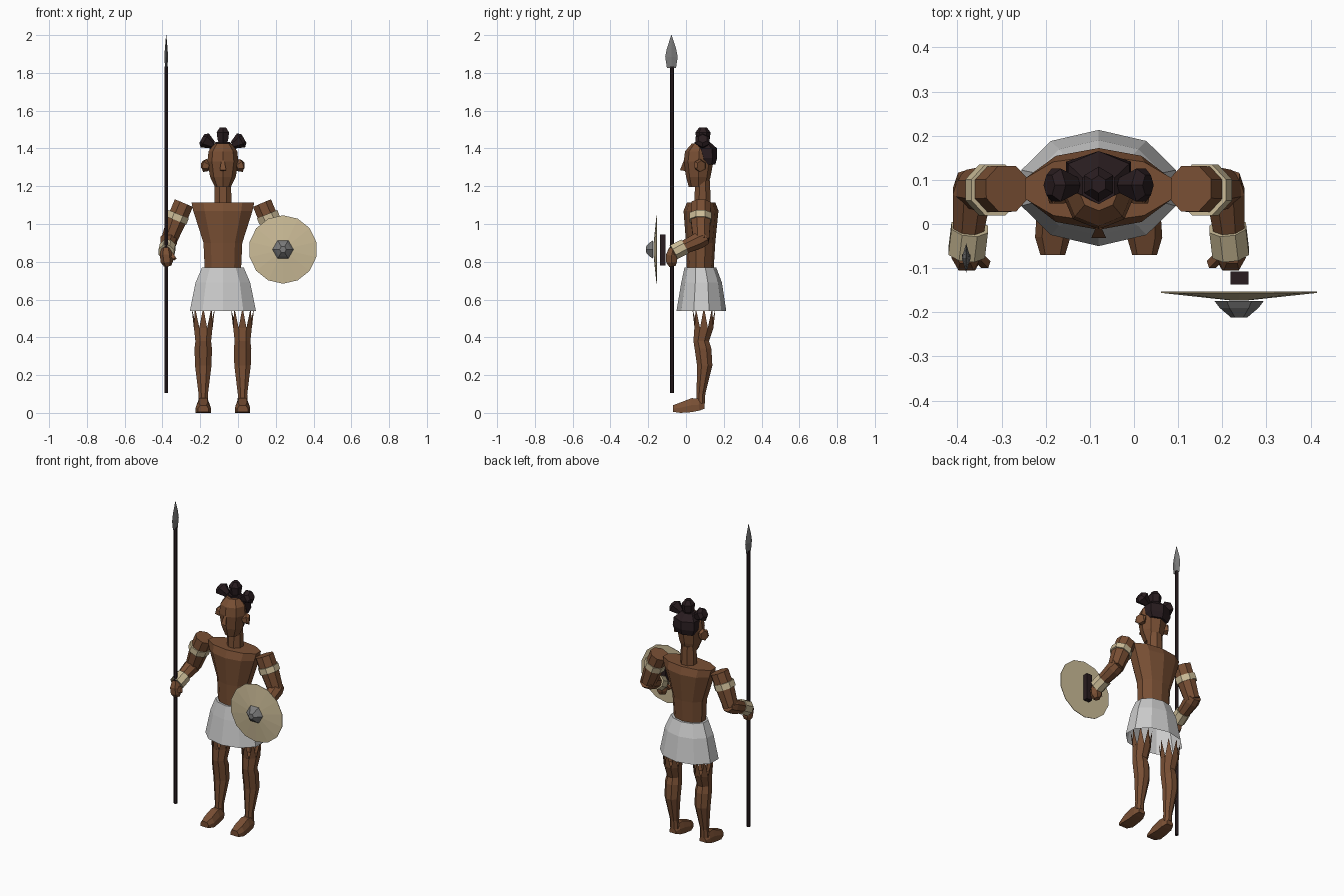
import bpy, bmesh, math
from mathutils import Vector

CX = -0.08  # body centre line


def material(name, rgb):
    m = bpy.data.materials.new(name)
    m.diffuse_color = (*rgb, 1)
    return m


SKIN = material("brown skin", (0.19, 0.078, 0.034))
CLOTH = material("pale cloth", (0.60, 0.60, 0.60))
TAN = material("tan hide", (0.60, 0.50, 0.31))
DARK = material("dark hair and wood", (0.022, 0.012, 0.014))
METAL = material("grey metal", (0.20, 0.20, 0.20))


def finish(name, bm, mat):
    bmesh.ops.recalc_face_normals(bm, faces=bm.faces)
    me = bpy.data.meshes.new(name)
    bm.to_mesh(me)
    bm.free()
    me.materials.append(mat)
    ob = bpy.data.objects.new(name, me)
    bpy.context.collection.objects.link(ob)
    return ob


def skin_rings(name, rings, mat, caps=(True, True)):
    """Join equal-length point rings into a tube."""
    bm = bmesh.new()
    vs = [[bm.verts.new(p) for p in r] for r in rings]
    n = len(vs[0])
    for a, b in zip(vs, vs[1:]):
        for i in range(n):
            j = (i + 1) % n
            bm.faces.new((a[i], a[j], b[j], b[i]))
    for ring, cap in ((vs[0], caps[0]), (vs[-1], caps[1])):
        if cap:
            bm.faces.new(ring)
    return finish(name, bm, mat)


def stack(name, levels, n, mat, x=CX, turn=0.25, caps=(True, True)):
    """Level rings from (z, rx, y_front, y_back); turn is the start angle in turns."""
    rings = []
    for z, rx, y0, y1 in levels:
        cy, ry = (y0 + y1) / 2, (y1 - y0) / 2
        rings.append([(x + rx * math.cos(t), cy + ry * math.sin(t), z)
                      for t in (math.tau * (turn + i / n) for i in range(n))])
    return skin_rings(name, rings, mat, caps)


def limb(name, points, n, mat, side=1, turn=0.0, caps=(True, True)):
    """Tube along (x, y, z, radius) points; x is measured from the centre line."""
    ps = [Vector(p[:3]) for p in points]
    rings = []
    for i, p in enumerate(ps):
        d = (ps[min(i + 1, len(ps) - 1)] - ps[max(i - 1, 0)]).normalized()
        u = d.cross(Vector((0, 1, 0)) if abs(d.y) < 0.7 else Vector((1, 0, 0))).normalized()
        if abs(d.y) >= 0.7:
            u = d.cross(u)
        v = d.cross(u)
        ring = []
        for k in range(n):
            t = math.tau * (turn + k) / n
            q = p + points[i][3] * (u * math.cos(t) + v * math.sin(t))
            ring.append((CX + side * q.x, q.y, q.z))
        rings.append(ring)
    return skin_rings(name, rings, mat, caps)


def box(name, lo, hi, mat):
    rings = [[(lo[0], lo[1], z), (hi[0], lo[1], z), (hi[0], hi[1], z), (lo[0], hi[1], z)]
             for z in (lo[2], hi[2])]
    return skin_rings(name, rings, mat)


# Torso, neck and head
stack("torso", [(0.74, 0.10, 0.005, 0.145), (0.90, 0.108, 0.0, 0.155),
                (1.07, 0.165, -0.013, 0.172), (1.115, 0.175, 0.005, 0.155)], 10, SKIN)
stack("neck", [(1.09, 0.05, 0.04, 0.135), (1.23, 0.046, 0.045, 0.13)], 8, SKIN, turn=1 / 16)
stack("head", [(1.195, 0.042, 0.015, 0.115), (1.25, 0.068, 0.0, 0.13),
               (1.33, 0.082, -0.012, 0.145), (1.385, 0.076, -0.005, 0.145),
               (1.425, 0.045, 0.03, 0.12)], 8, SKIN)
skin_rings("nose", [[(CX - 0.008, -0.012, 1.335), (CX + 0.008, -0.012, 1.335), (CX, 0.0, 1.335)],
                    [(CX - 0.017, -0.032, 1.285), (CX + 0.017, -0.032, 1.285), (CX, 0.0, 1.28)]], SKIN)

# Hair cap over the back of the head, with a top knot
stack("hair_cap", [(1.315, 0.068, 0.075, 0.155), (1.35, 0.085, 0.07, 0.165),
                   (1.40, 0.080, 0.05, 0.165), (1.435, 0.042, 0.045, 0.125)], 6, DARK)
stack("top_knot", [(1.42, 0.022, 0.065, 0.11), (1.445, 0.032, 0.055, 0.125),
                   (1.485, 0.038, 0.05, 0.13), (1.512, 0.018, 0.07, 0.11)], 6, DARK)

# Skirt, an open flared shell with a hem seen from below
stack("skirt", [(0.54, 0.184, -0.05, 0.213), (0.69, 0.152, -0.025, 0.19),
                (0.77, 0.116, -0.008, 0.16)], 10, CLOTH, caps=(False, True))

for side, label in ((-1, "right"), (1, "left")):
    # Ear and side hair knot
    limb(label + "_ear", [(0.07, 0.065, 1.30, 0.022), (0.095, 0.075, 1.31, 0.036),
                          (0.104, 0.08, 1.31, 0.026)], 6, SKIN, side)
    limb(label + "_hair_knot", [(0.052, 0.088, 1.417, 0.020), (0.096, 0.088, 1.443, 0.043),
                                (0.112, 0.088, 1.452, 0.026)], 6, DARK, side)

    # Leg
    lx = CX + side * 0.104
    stack(label + "_leg", [(0.05, 0.028, 0.052, 0.102), (0.10, 0.027, 0.054, 0.104),
                           (0.25, 0.047, 0.055, 0.143), (0.34, 0.050, 0.042, 0.138),
                           (0.38, 0.045, 0.036, 0.125), (0.45, 0.053, 0.040, 0.150)],
          8, SKIN, x=lx, turn=1 / 16)

    # Ragged spikes around the thigh
    bm = bmesh.new()
    for i in range(8):
        a, b = (math.tau * (i + k + 0.5) / 8 for k in (0, 1))
        m = (a + b) / 2
        pts = [(lx + r * math.cos(t), 0.095 + r * math.sin(t), z)
               for t, r, z in ((a, 0.054, 0.45), (b, 0.054, 0.45), (m, 0.062, 0.56), (m, 0.035, 0.45))]
        v = [bm.verts.new(p) for p in pts]
        for f in ((0, 1, 2), (1, 3, 2), (3, 0, 2), (0, 3, 1)):
            bm.faces.new([v[k] for k in f])
    finish(label + "_thigh_fringe", bm, SKIN)

    # Foot as slices from heel to toe: y, half width, sole height, top height
    slices = [(0.098, 0.022, 0.022, 0.05), (0.07, 0.034, 0.012, 0.075), (0.03, 0.036, 0.004, 0.078),
              (-0.03, 0.040, 0.0, 0.055), (-0.07, 0.028, 0.006, 0.04)]
    skin_rings(label + "_foot", [[(lx - w, y, z0), (lx + w, y, z0), (lx + w, y, (z0 + z1) / 2),
                                  (lx + w * 0.6, y, z1), (lx - w * 0.6, y, z1),
                                  (lx - w, y, (z0 + z1) / 2)] for y, w, z0, z1 in slices], SKIN)

    # Arm with bands
    limb(label + "_upper_arm", [(0.207, 0.08, 1.11, 0.056), (0.245, 0.078, 1.02, 0.056),
                                (0.285, 0.08, 0.915, 0.046)], 8, SKIN, side, 0.5)
    limb(label + "_arm_band", [(0.234, 0.077, 1.052, 0.063), (0.248, 0.077, 1.018, 0.063)],
         8, TAN, side, 0.5)
    limb(label + "_forearm", [(0.282, 0.105, 0.93, 0.040), (0.287, 0.07, 0.913, 0.047),
                              (0.297, -0.03, 0.868, 0.036), (0.300, -0.07, 0.845, 0.028)],
         8, SKIN, side, 0.5)
    limb(label + "_bracelet", [(0.292, -0.008, 0.88, 0.045), (0.299, -0.066, 0.85, 0.045)],
         8, TAN, side, 0.5)
    limb(label + "_hand", [(0.302, -0.068, 0.872, 0.024), (0.300, -0.076, 0.835, 0.034),
                           (0.296, -0.076, 0.80, 0.033), (0.292, -0.072, 0.778, 0.02)], 6, SKIN, side)
    limb(label + "_thumb", [(0.272, -0.075, 0.84, 0.013), (0.255, -0.092, 0.815, 0.013)],
         4, SKIN, side, 0.5)

# Spear
stack("spear_shaft", [(0.105, 0.011, -0.086, -0.064), (1.835, 0.011, -0.086, -0.064)], 6, DARK, x=-0.38)
stack("spear_head", [(1.825, 0.006, -0.101, -0.053), (1.885, 0.010, -0.110, -0.044),
                     (1.93, 0.007, -0.101, -0.053), (2.0, 0.0008, -0.078, -0.076)], 4, METAL, x=-0.38)


# Shield parts are rings facing forward
def disc(name, levels, n, mat, caps, turn=0.0):
    rings = [[(0.238 + r * math.cos(t), y, 0.865 + r * math.sin(t))
              for t in (math.tau * (i + turn) / n for i in range(n))] for y, r in levels]
    return skin_rings(name, rings, mat, caps)


disc("shield", [(-0.153, 0.181), (-0.156, 0.181), (-0.173, 0.02)], 14, TAN, (True, True), 0.5)
disc("shield_boss", [(-0.174, 0.056), (-0.190, 0.044), (-0.212, 0.018)], 6, METAL, (True, True))
box("shield_handle", (0.219, -0.137, 0.78), (0.259, -0.108, 0.945), DARK)
